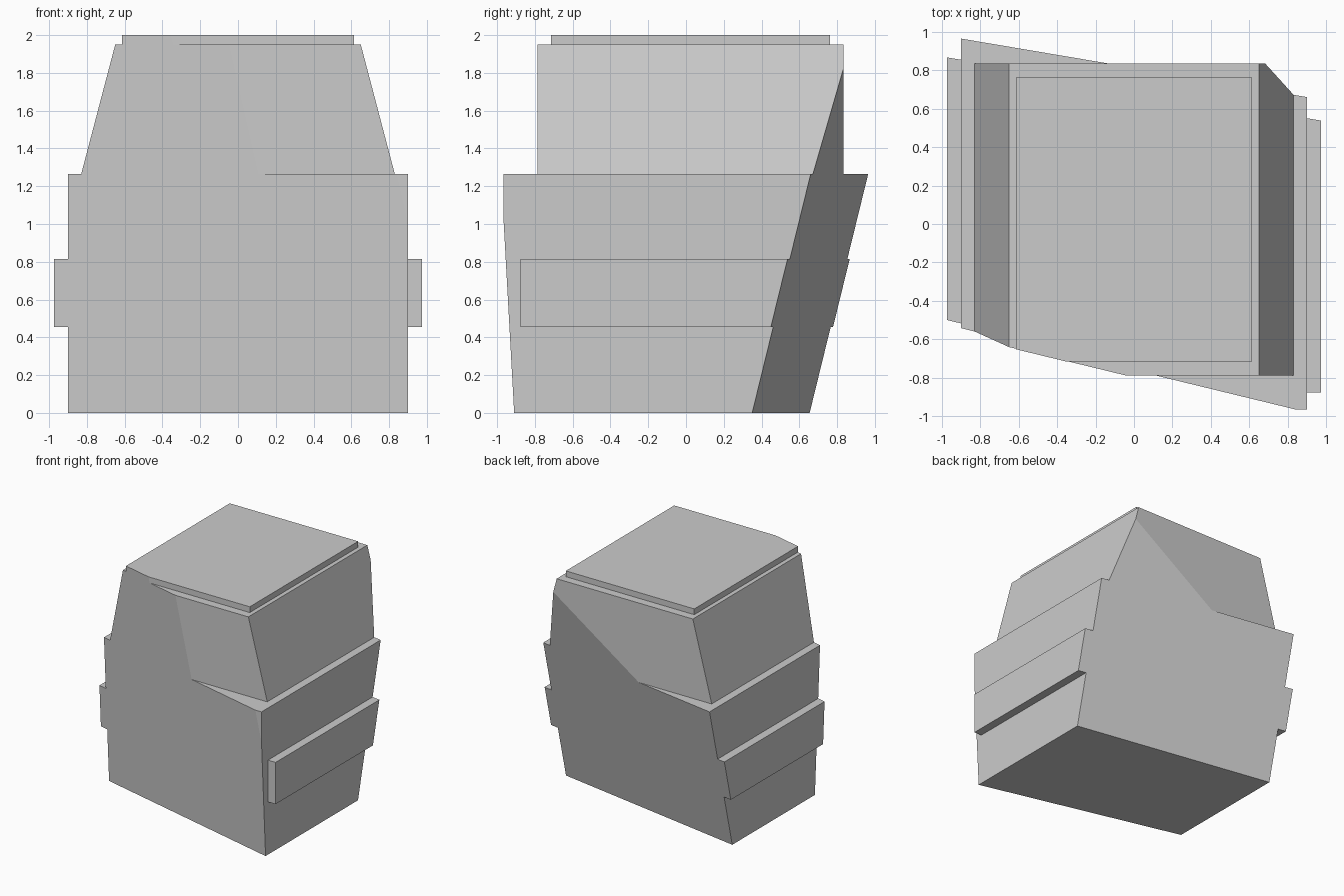
import bpy, bmesh
from mathutils import Vector

if "Cube" in bpy.data.objects:
    bpy.data.objects.remove(bpy.data.objects["Cube"])

grey = bpy.data.materials.new("plain_grey")
grey.diffuse_color = (0.6, 0.6, 0.6, 1)
grey.use_nodes = True
grey.node_tree.nodes["Principled BSDF"].inputs["Base Color"].default_value = grey.diffuse_color

# Slanted front and back cutting planes: y = a + b*x + c*z
FRONT = (-0.691, -0.243, -0.055)
BACK = (0.5025, -0.169, 0.245)


def trim(bm, plane, side):
    """Cut away everything beyond a slanted plane and close the cut."""
    a, b, c = plane
    geom = bm.verts[:] + bm.edges[:] + bm.faces[:]
    cut = bmesh.ops.bisect_plane(bm, geom=geom, dist=1e-5, plane_co=(0, a, 0),
                                 plane_no=Vector((-b, 1, -c)).normalized() * side,
                                 clear_outer=True)
    edges = [e for e in cut["geom_cut"] if isinstance(e, bmesh.types.BMEdge)]
    if any(e.is_boundary for e in edges):
        bmesh.ops.holes_fill(bm, edges=[e for e in bm.edges if e.is_boundary], sides=0)


def block(name, bottom_x, top_x, y, z):
    """Block whose x range may taper upward, trimmed front and back."""
    bm = bmesh.new()
    bmesh.ops.create_cube(bm, size=1)
    for v in bm.verts:
        xs = top_x if v.co.z > 0 else bottom_x
        v.co = (xs[v.co.x > 0], y[v.co.y > 0], z[v.co.z > 0])
    trim(bm, FRONT, -1)
    trim(bm, BACK, 1)
    bmesh.ops.recalc_face_normals(bm, faces=bm.faces[:])
    mesh = bpy.data.meshes.new(name)
    bm.to_mesh(mesh)
    bm.free()
    mesh.materials.append(grey)
    obj = bpy.data.objects.new(name, mesh)
    bpy.context.collection.objects.link(obj)


# Main body, tapered upper block and thin top slab
block("lower_body", (-0.9, 0.9), (-0.9, 0.9), (-0.965, 1.1), (0, 1.265))
block("upper_body", (-0.83, 0.83), (-0.65, 0.65), (-0.787, 0.835), (1.265, 1.95))
block("top_slab", (-0.613, 0.613), (-0.613, 0.613), (-0.715, 0.763), (1.95, 2.0))

# Raised side bands
for name, xs in (("left_band", (-0.973, -0.9)), ("right_band", (0.9, 0.973))):
    block(name, xs, xs, (-0.877, 1.1), (0.455, 0.815))
